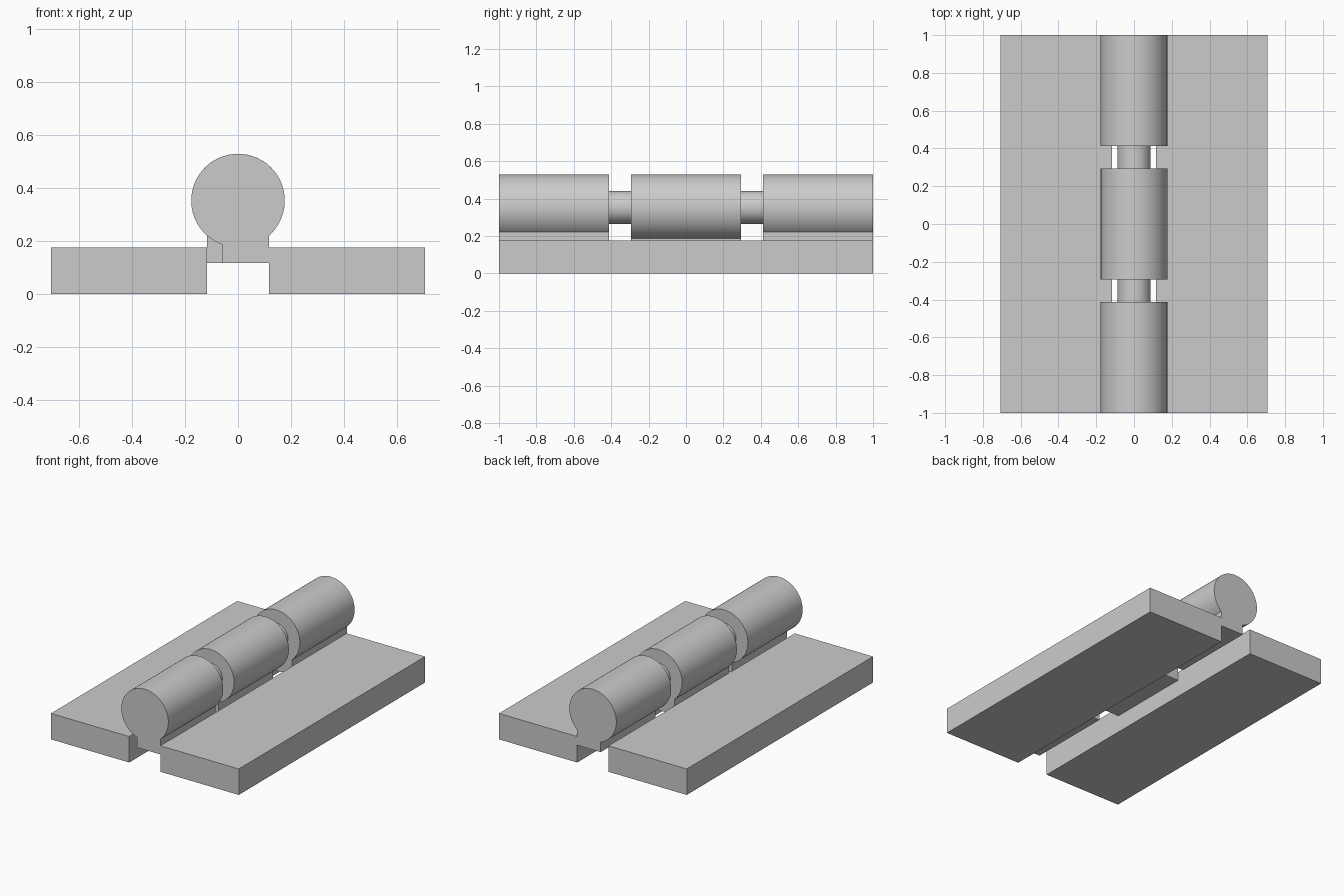
import bpy
import bmesh
from math import asin, acos, cos, sin, pi, radians

cube = bpy.data.objects.get("Cube")
if cube:
    bpy.data.objects.remove(cube, do_unlink=True)

U = 2 / 34            # design module: every size is a multiple of it
AXIS_Z = 6            # height of the hinge axis
BARREL_R, PIN_R = 3, 1.5
PLATE_H, GAP, HALF_W, HALF_L = 3, 2, 12, 17

steel = bpy.data.materials.new("Grey steel")
steel.use_nodes = True
grey = (0.6, 0.6, 0.6, 1)
steel.diffuse_color = grey
steel.node_tree.nodes["Principled BSDF"].inputs["Base Color"].default_value = grey


def extrude(name, profile, y0, y1):
    """Extrude an (x, z) profile along y."""
    bm = bmesh.new()
    face = bm.faces.new([bm.verts.new((x * U, y0 * U, z * U)) for x, z in profile])
    out = bmesh.ops.extrude_face_region(bm, geom=[face])
    top = [v for v in out["geom"] if isinstance(v, bmesh.types.BMVert)]
    bmesh.ops.translate(bm, verts=top, vec=(0, (y1 - y0) * U, 0))
    bmesh.ops.recalc_face_normals(bm, faces=bm.faces)
    mesh = bpy.data.meshes.new(name)
    bm.to_mesh(mesh)
    bm.free()
    mesh.materials.append(steel)
    obj = bpy.data.objects.new(name, mesh)
    bpy.context.collection.objects.link(obj)
    return obj


def activate(obj):
    bpy.ops.object.select_all(action="DESELECT")
    obj.select_set(True)
    bpy.context.view_layer.objects.active = obj


def arc(radius, start, end, steps):
    return [(radius * cos(start + (end - start) * i / steps),
             AXIS_Z + radius * sin(start + (end - start) * i / steps))
            for i in range(steps + 1)]


def leaf(name, side, spans):
    """Plate on one side, joined to barrel knuckles by offset necks."""
    plate = extrude(name, [(side * GAP, 0), (side * HALF_W, 0),
                           (side * HALF_W, PLATE_H), (side * GAP, PLATE_H)],
                    -HALF_L, HALF_L)
    # Round barrel, then a neck whose foot is keyed into the plate edge
    curve = arc(BARREL_R, -acos(GAP / BARREL_R), pi + acos(1 / BARREL_R), 72)
    curve[-1] = (-1, AXIS_Z - (BARREL_R ** 2 - 1) ** 0.5)
    curve = arc(BARREL_R, -acos(GAP / BARREL_R), 3 * pi / 2 - asin(1 / BARREL_R), 72)
    foot = [(-1, 2), (GAP + 0.5, 2), (GAP + 0.5, 2.9), (GAP, 2.9)]
    profile = [(side * x, z) for x, z in curve + foot]
    for y0, y1 in spans:
        knuckle = extrude("knuckle", profile, y0, y1)
        activate(plate)
        union = plate.modifiers.new("Join knuckle", "BOOLEAN")
        union.operation, union.solver, union.object = "UNION", "EXACT", knuckle
        bpy.ops.object.modifier_apply(modifier=union.name)
        bpy.data.objects.remove(knuckle, do_unlink=True)
    activate(plate)
    bpy.ops.object.shade_smooth_by_angle(angle=radians(25))


# Left leaf carries the two end knuckles, right leaf the middle one
leaf("left_leaf", 1, [(-HALF_L, -7), (7, HALF_L)])
leaf("right_leaf", -1, [(-5, 5)])

# Pin, ending inside the outer knuckles
pin = extrude("hinge_pin", arc(PIN_R, 0, 2 * pi, 64)[:-1], -12, 12)
activate(pin)
bpy.ops.object.shade_smooth_by_angle(angle=radians(25))
